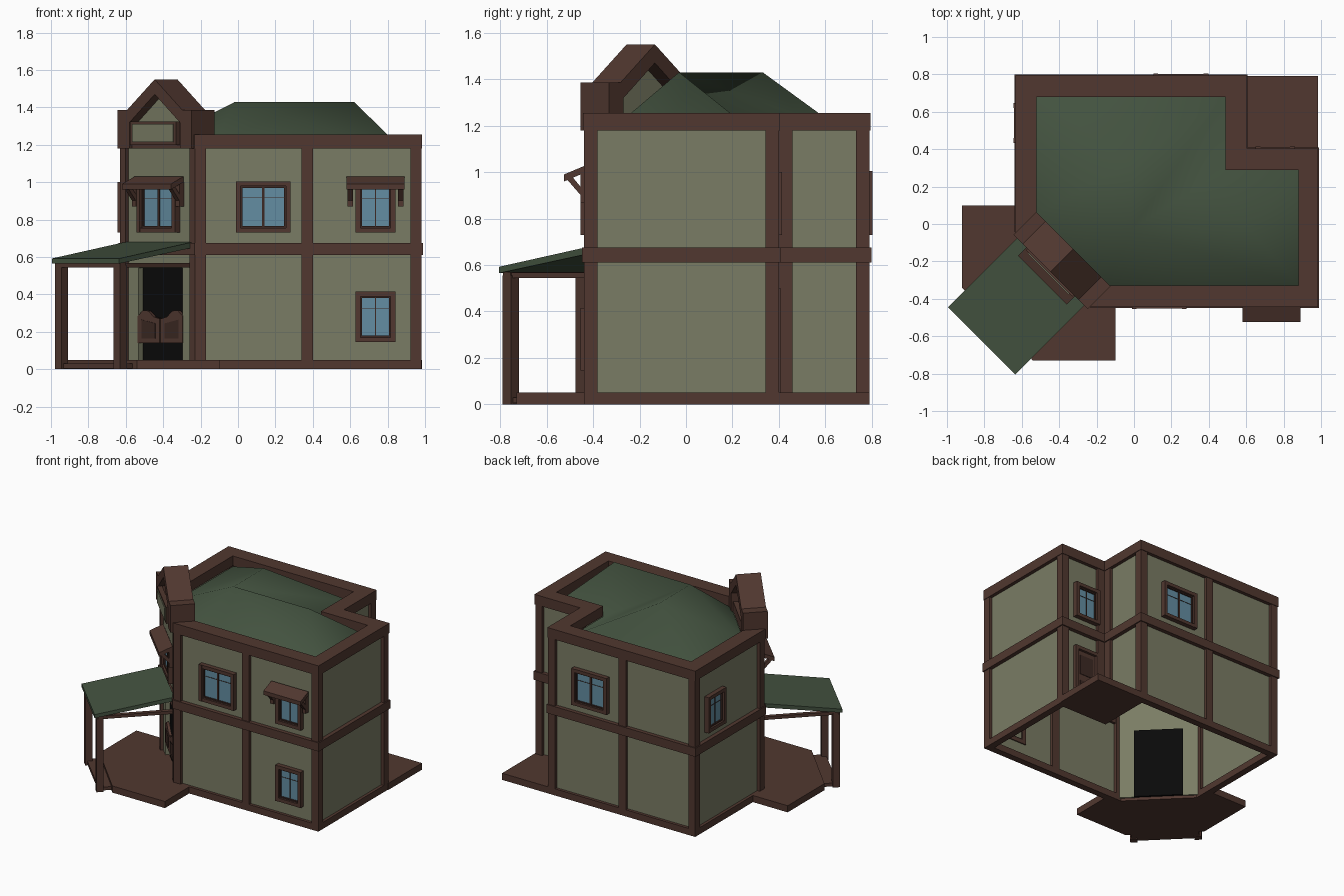
import bpy, bmesh, math
from mathutils import Matrix, Vector

if "Cube" in bpy.data.objects:
    bpy.data.objects.remove(bpy.data.objects["Cube"])


def mat(name, r, g, b):
    m = bpy.data.materials.new(name)
    m.diffuse_color = (r, g, b, 1)
    m.use_nodes = True
    m.node_tree.nodes["Principled BSDF"].inputs["Base Color"].default_value = m.diffuse_color
    return m


BROWN = mat("timber_brown", 0.082, 0.039, 0.029)
DARK = mat("dark_timber", 0.045, 0.022, 0.017)
OLIVE = mat("olive_plaster", 0.195, 0.202, 0.128)
GREEN = mat("roof_green", 0.058, 0.088, 0.052)
GLASS = mat("window_blue", 0.127, 0.27, 0.36)
BLACK = mat("doorway_black", 0.003, 0.003, 0.003)


def make(name, verts, faces, m, frame=Matrix()):
    bm = bmesh.new()
    vs = [bm.verts.new(frame @ Vector(v)) for v in verts]
    for f in faces:
        bm.faces.new([vs[i] for i in f])
    bmesh.ops.recalc_face_normals(bm, faces=bm.faces)
    me = bpy.data.meshes.new(name)
    bm.to_mesh(me)
    bm.free()
    me.materials.append(m)
    ob = bpy.data.objects.new(name, me)
    bpy.context.collection.objects.link(ob)
    return ob


def wall_frame(x, y, deg):
    """Local x runs along a wall, local -y points out of it."""
    return Matrix.Translation((x, y, 0)) @ Matrix.Rotation(math.radians(deg), 4, 'Z')


MAPS = {'xy': lambda p, d: (p[0], p[1], d),    # plan, extruded upwards
        'sz': lambda p, d: (p[0], -d, p[1]),   # elevation, extruded outwards
        'oz': lambda p, d: (d, -p[0], p[1])}   # section (out, z), extruded along the wall


def prism(name, pts, lo, hi, plane, m, frame=Matrix()):
    n = len(pts)
    verts = [MAPS[plane](p, d) for d in (lo, hi) for p in pts]
    faces = [list(range(n)), list(range(n, 2 * n))]
    faces += [(i, (i + 1) % n, n + (i + 1) % n, n + i) for i in range(n)]
    return make(name, verts, faces, m, frame)


def box(name, s0, s1, o0, o1, z0, z1, m, frame=Matrix()):
    return prism(name, [(s0, z0), (s1, z0), (s1, z1), (s0, z1)], o0, o1, 'sz', m, frame)


def offset(poly, d):
    """Move every edge of a counter-clockwise outline outwards by d."""
    out = []
    for i, p in enumerate(poly):
        a, b, c = Vector(poly[i - 1]), Vector(p), Vector(poly[(i + 1) % len(poly)])
        e1, e2 = (b - a).normalized(), (c - b).normalized()
        n1, n2 = Vector((e1.y, -e1.x)), Vector((e2.y, -e2.x))
        out.append(tuple(b + (n1 + n2) * d / (1 + n1.dot(n2))))
    return out


def ring(name, outer, inner, z0, z1, m):
    n = len(outer)
    verts = [(x, y, z) for z in (z0, z1) for loop in (outer, inner) for x, y in loop]
    faces = []
    for i in range(n):
        j = (i + 1) % n
        for a, b in ((0, n), (2 * n, 3 * n), (0, 2 * n), (n, 3 * n)):
            faces.append((a + i, a + j, b + j, b + i))
    return make(name, verts, faces, m)


OUT = [(.98, -.44), (.98, .40), (.60, .40), (.60, .79), (-.63, .79), (-.63, -.04), (-.23, -.44)]
N = len(OUT)
FRONT, BACK = wall_frame(0, -.44, 0), wall_frame(0, .79, 180)
NOTCH, LEFT = wall_frame(0, .40, 180), wall_frame(-.63, 0, -90)
CORNER = wall_frame(-.43, -.24, -45)

# plaster walls, open below; the corner wall (edge 5) is built round its doorway
W = offset(OUT, -.022)
make("plaster_walls", [(x, y, z) for z in (.02, 1.2) for x, y in W],
     [(i, (i + 1) % N, N + (i + 1) % N, N + i) for i in range(N) if i != 5], OLIVE)
box("corner_wall_left", -.272, -.165, -.06, -.022, .02, .545, OLIVE, CORNER)
box("corner_wall_right", .165, .272, -.06, -.022, .02, .545, OLIVE, CORNER)
box("corner_wall_top", -.272, .272, -.06, -.022, .54, 1.2, OLIVE, CORNER)
box("doorway_dark", -.17, .17, -.07, -.055, .02, .545, BLACK, CORNER)

# timber bands and corner posts
ring("base_band", OUT, offset(OUT, -.05), 0, .05, BROWN)
ring("middle_band", offset(OUT, .008), offset(OUT, -.04), .61, .675, BROWN)
ROOF = [(.88, -.33), (.88, .29), (.49, .29), (.49, .68), (-.52, .68), (-.52, .05), (-.15, -.33)]
ring("cornice", offset(OUT, .004), ROOF, 1.18, 1.255, BROWN)
for i, p in enumerate(OUT):
    a, b = Vector(p), Vector(OUT[(i + 1) % N])
    L, f = (b - a).length, wall_frame(*p, math.degrees(math.atan2(b.y - a.y, b.x - a.x)))
    w = .04 if i == 5 else .058
    box("corner_post", 0, w, -.045, 0, .03, 1.2, BROWN, f)
    box("corner_post", L - w, L, -.045, 0, .03, 1.2, BROWN, f)
box("front_middle_post", .34, .40, -.045, 0, .03, 1.2, BROWN, FRONT)
box("back_middle_post", -.01, .05, -.045, 0, .03, 1.2, BROWN, BACK)

# hipped roof behind the cornice
roof = make("hipped_roof",
            [(x, y, 1.175) for x, y in ROOF] + [(-.015, .33, 1.43), (-.015, -.03, 1.43), (.62, -.03, 1.43)],
            [(4, 7, 3), (3, 7, 8, 2), (2, 8, 9, 1), (1, 9, 0), (0, 9, 8, 6), (6, 8, 5), (5, 8, 7, 4)], GREEN)
for f in roof.data.polygons:
    f.use_smooth = True


def window(frame, c, hw, z0, z1, double):
    t = .026
    for s in (c - hw, c + hw - t):
        box("window_jamb", s, s + t, -.03, .014, z0, z1, BROWN, frame)
    for z in (z0, z1 - t):
        box("window_rail", c - hw, c + hw, -.03, .012, z, z + t, BROWN, frame)
    for s in (c - hw + t, c + hw - t - .009):
        box("window_sash_side", s, s + .009, -.03, -.002, z0 + t, z1 - t, DARK, frame)
    for z in (z0 + t, z1 - t - .009):
        box("window_sash_rail", c - hw + t, c + hw - t, -.03, -.002, z, z + .009, DARK, frame)
    box("window_glass", c - hw + t, c + hw - t, -.018, -.012, z0 + t, z1 - t, GLASS, frame)
    w = .007 if double else .002
    box("window_mullion", c - w, c + w, -.018, -.006, z0 + t, z1 - t, DARK, frame)
    box("window_crossbar", c - hw + t, c + hw - t, -.018, -.009, z1 - .09, z1 - .087, DARK, frame)


def awning(frame, c, hw):
    prism("awning_board", [(-.01, 1.0), (-.01, 1.03), (.085, .99), (.085, .96)], c - hw, c + hw, 'oz', BROWN, frame)
    for s in (c - hw + .006, c + hw - .034):
        prism("awning_brace", [(0, .885), (0, .92), (.05, .98), (.072, .968)], s, s + .028, 'oz', BROWN, frame)
        box("awning_mount", s, s + .028, -.03, .014, .87, 1.0, BROWN, frame)


window(FRONT, .135, .147, .73, 1.005, True)
window(FRONT, .735, .106, .73, 1.0, False)
window(FRONT, .735, .106, .145, .415, False)
window(BACK, -.25, .147, .73, 1.005, True)
window(NOTCH, -.755, .106, .73, 1.0, False)
window(LEFT, -.54, .106, .73, 1.0, False)
window(CORNER, 0, .147, .73, 1.0, True)
awning(FRONT, .735, .155)
awning(CORNER, 0, .185)

# back door in the notch
for s in (-.861, -.675):
    box("back_door_jamb", s, s + .026, -.03, .006, .05, .5, BROWN, NOTCH)
box("back_door_lintel", -.861, -.649, -.03, .006, .474, .5, BROWN, NOTCH)
box("back_door", -.84, -.67, -.03, -.012, .05, .48, BROWN, NOTCH)
for z in (.09, .29):
    box("back_door_panel", -.81, -.70, -.014, -.008, z, z + .15, DARK, NOTCH)

# swing doors in the corner entrance
for k in (-1, 1):
    leaf = [(.17, .14), (.004, .14), (.004, .27), (.05, .28), (.09, .312), (.13, .315), (.17, .285)]
    prism("swing_door", [(k * s, z) for s, z in leaf], -.04, -.02, 'sz', BROWN, CORNER)
    panel = [(.14, .165), (.035, .165), (.035, .245), (.14, .265)]
    prism("swing_door_panel", [(k * s, z) for s, z in panel], -.022, -.017, 'sz', DARK, CORNER)

# gable above the entrance, with a plain sign board
half = [(.28, 1.18), (.28, 1.385), (.21, 1.385)]
inner = [(.19, 1.18), (.19, 1.32)]
gable = ([(-s, z) for s, z in half] + [(0, 1.55)] + half[::-1]
         + inner + [(0, 1.47)] + [(-s, z) for s, z in inner[::-1]])
prism("gable_frame", gable, -.15, .022, 'sz', BROWN, CORNER)
prism("gable_panel", [(-.2, 1.18), (.2, 1.18), (.2, 1.33), (0, 1.49), (-.2, 1.33)], -.07, -.04, 'sz', OLIVE, CORNER)
box("sign_board", -.175, .175, .0, .034, 1.2, 1.325, BROWN, CORNER)
box("sign_plate", -.155, .155, .034, .04, 1.215, 1.31, OLIVE, CORNER)

# decks
prism("entrance_deck", [(-.60, .10), (-.92, .10), (-.92, -.34), (-.54, -.73), (-.10, -.73), (-.10, -.42),
                        (-.22, -.42), (-.60, -.04)], 0, .05, 'xy', BROWN)
prism("back_deck", [(.59, .39), (.985, .39), (.985, .79), (.59, .79)], 0, .05, 'xy', BROWN)

# entrance porch: roof slab, beams, posts, step
prism("porch_roof", [(-.01, .65), (-.01, .68), (.545, .592), (.545, .565)], -.255, .255, 'oz', GREEN, CORNER)
box("porch_front_beam", -.245, .245, .485, .53, .545, .57, BROWN, CORNER)
for k in (-1, 1):
    s = k * .222
    box("porch_post", s - .025, s + .025, .48, .53, 0, .555, BROWN, CORNER)
    box("porch_side_beam", s - .015, s + .015, -.02, .52, .545, .568, BROWN, CORNER)
box("porch_step", -.235, .235, .41, .515, .005, .03, BROWN, CORNER)
